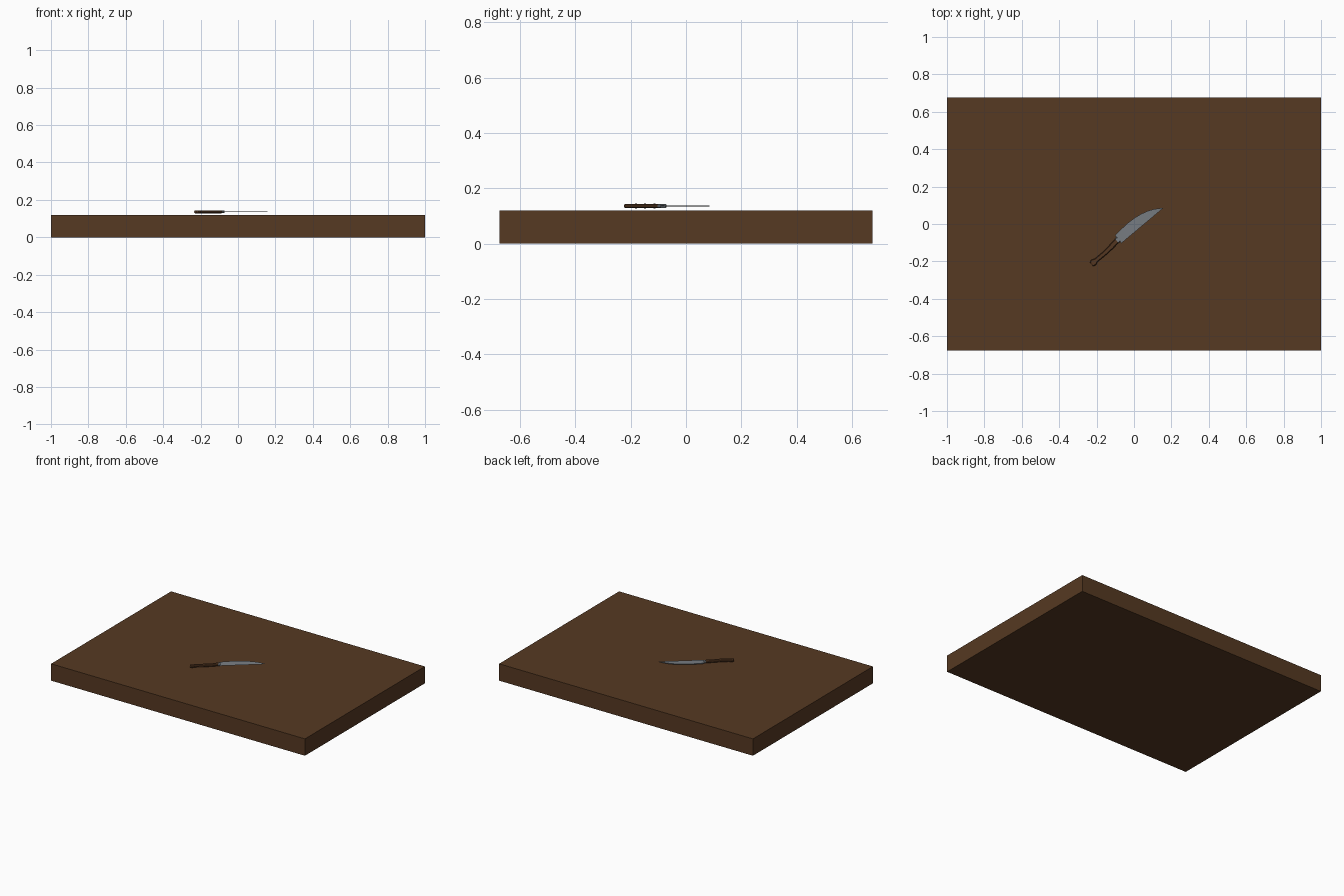
import bpy, bmesh, math
from mathutils import Matrix

if "Cube" in bpy.data.objects:
    bpy.data.objects.remove(bpy.data.objects["Cube"])


def material(name, rgb):
    m = bpy.data.materials.new(name)
    m.diffuse_color = (*rgb, 1)
    m.use_nodes = True
    m.node_tree.nodes["Principled BSDF"].inputs["Base Color"].default_value = m.diffuse_color
    return m


wood = material("board brown wood", (0.093, 0.041, 0.016))
handle_wood = material("handle brown wood", (0.09, 0.038, 0.015))
steel = material("grey steel", (0.19, 0.21, 0.23))

# Knife frame: local x runs along the blade, the origin sits at the blade heel
KNIFE = Matrix.Translation((-0.085, -0.083, 0.136)) @ Matrix.Rotation(math.radians(40), 4, 'Z')


def make_object(name, bm, mat, matrix=None):
    bmesh.ops.recalc_face_normals(bm, faces=bm.faces[:])
    mesh = bpy.data.meshes.new(name)
    bm.to_mesh(mesh)
    bm.free()
    mesh.materials.append(mat)
    ob = bpy.data.objects.new(name, mesh)
    bpy.context.collection.objects.link(ob)
    if matrix:
        ob.matrix_world = matrix
    return ob


def loft(name, sections, mat):
    """Join matching cross-sections with flat faces and cap both ends."""
    bm = bmesh.new()
    rings = [[bm.verts.new(p) for p in s] for s in sections]
    n = len(rings[0])
    for a, b in zip(rings, rings[1:]):
        for i in range(n):
            j = (i + 1) % n
            bm.faces.new((a[i], a[j], b[j], b[i]))
    bm.faces.new(rings[0])
    bm.faces.new(rings[-1])
    return make_object(name, bm, mat, KNIFE)


def grip_section(x, low, high, half_z):
    """Chamfered rectangle across the handle."""
    c = 0.004
    mid, h = (low + high) / 2, (high - low) / 2
    pts = [(h, half_z - c), (h - c, half_z), (c - h, half_z), (-h, half_z - c),
           (-h, c - half_z), (c - h, -half_z), (h - c, -half_z), (h, c - half_z)]
    return [(x, mid + y, z) for y, z in pts]


# Cutting board
bm = bmesh.new()
bmesh.ops.create_cube(bm, size=1)
bmesh.ops.scale(bm, vec=(2, 1.35, 0.12), verts=bm.verts[:])
bmesh.ops.translate(bm, vec=(0, 0, 0.06), verts=bm.verts[:])
make_object("cutting_board", bm, wood)

# Blade: wedge sections with a curved spine and a straight cutting edge
spine = [(0.0, 0.027), (0.05, 0.032), (0.10, 0.034), (0.14, 0.032), (0.18, 0.026),
         (0.22, 0.015), (0.25, 0.002), (0.275, -0.013), (0.293, -0.0255)]
blade = []
for x, top in spine:
    t = 0.0022 if x < 0.28 else 0.0008
    blade.append([(x, -0.0265, 0.0005), (x, top, t + 0.0005), (x, top, 0.0005 - t)])
loft("blade", blade, steel)

# Steel collar between the blade and the handle
loft("bolster", [grip_section(x, -0.016, 0.014, 0.007) for x in (-0.012, 0.004)], steel)

# Handle with a drooping grip and a flared butt
loft("handle", [grip_section(*s) for s in (
    (-0.010, -0.015, 0.013, 0.0075),
    (-0.055, -0.020, 0.007, 0.0080),
    (-0.110, -0.022, 0.002, 0.0080),
    (-0.162, -0.021, 0.002, 0.0080),
    (-0.176, -0.027, 0.008, 0.0080),
    (-0.187, -0.027, 0.008, 0.0075),
    (-0.194, -0.021, 0.001, 0.0060))], handle_wood)

# Rivets along the handle, showing on both faces
for i, x in enumerate((-0.04, -0.09, -0.14)):
    bm = bmesh.new()
    y = -0.0065 - 0.004 * min(1, (-0.04 - x) / 0.07)
    bmesh.ops.create_cone(bm, cap_ends=True, segments=8, radius1=0.003, radius2=0.003,
                          depth=0.017, matrix=Matrix.Translation((x, y, 0)))
    make_object(f"rivet_{i + 1}", bm, handle_wood, KNIFE)
